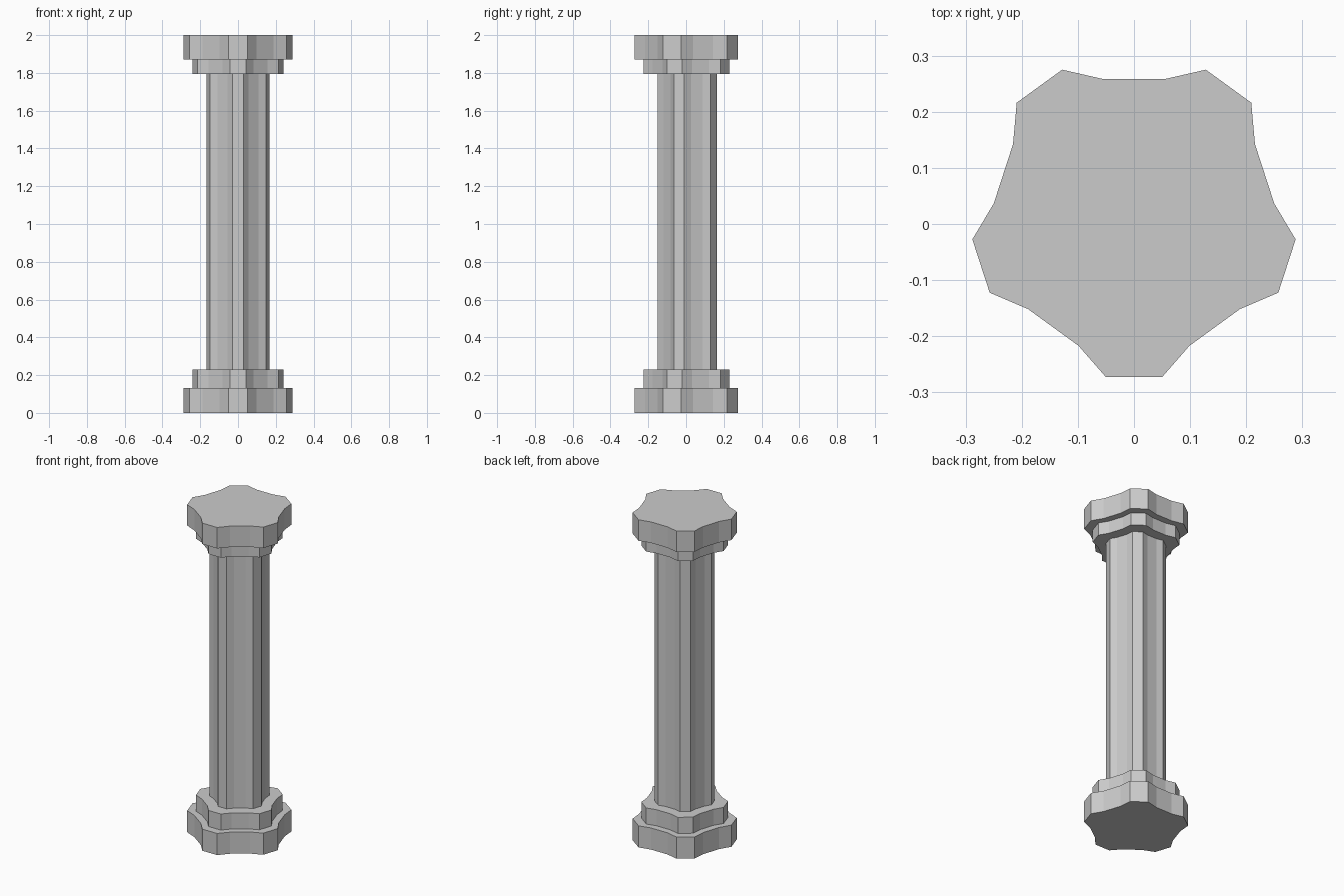
import bpy, bmesh
from math import radians, sin, cos

if "Cube" in bpy.data.objects:
    bpy.data.objects.remove(bpy.data.objects["Cube"])

CENTRE_Y = 0.0137
# Half-angle from each lobe axis, radius
LOBE = [(-23.2, 0.251), (-9.9, 0.291), (9.9, 0.291), (23.2, 0.251)]


def section(bm, z, scale):
    """Ring of the five-lobed cross-section; first lobe faces -y."""
    ring = []
    for i in range(5):
        for a, r in LOBE:
            t = radians(i * 72 - 90 + a)
            ring.append(bm.verts.new((r * scale * cos(t), CENTRE_Y + r * scale * sin(t), z)))
    return ring


def stepped_column(name, steps):
    bm = bmesh.new()
    rings = [section(bm, z, s) for z, s in steps]
    for lo, hi in zip(rings, rings[1:]):
        n = len(lo)
        for i in range(n):
            j = (i + 1) % n
            bm.faces.new((lo[i], lo[j], hi[j], hi[i]))
    bm.faces.new(rings[0][::-1])
    bm.faces.new(rings[-1])
    bmesh.ops.recalc_face_normals(bm, faces=bm.faces)
    mesh = bpy.data.meshes.new(name)
    bm.to_mesh(mesh)
    bm.free()
    obj = bpy.data.objects.new(name, mesh)
    bpy.context.collection.objects.link(obj)


# Plinth, base step, shaft, neck step and capital as one closed stepped body
PLINTH, STEP, SHAFT = 1.0, 0.833, 0.575
stepped_column("lobed_column", [
    (0.0, PLINTH), (0.132, PLINTH),
    (0.132, STEP), (0.23, STEP),
    (0.23, SHAFT), (1.795, SHAFT),
    (1.795, STEP), (1.872, STEP),
    (1.872, PLINTH), (2.0, PLINTH),
])
